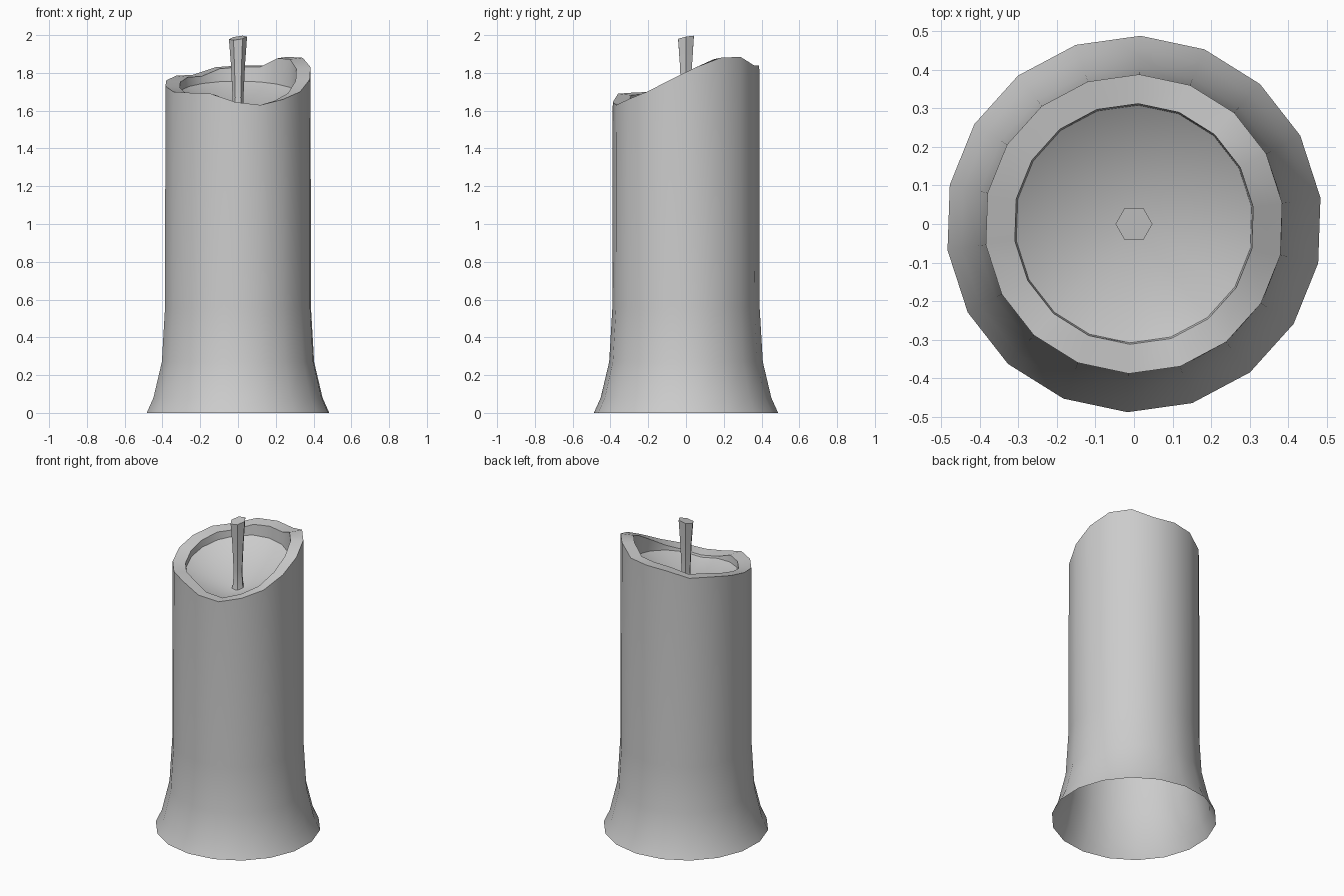
import bpy, math

if "Cube" in bpy.data.objects:
    bpy.data.objects.remove(bpy.data.objects["Cube"])

SIDES = 18
START = math.radians(8)

# Melted rim height at each of the 18 corners, anticlockwise from +x
RIM = [1.83, 1.88, 1.885, 1.84, 1.84, 1.83, 1.79, 1.785, 1.76,
       1.73, 1.70, 1.695, 1.69, 1.645, 1.63, 1.66, 1.70, 1.765]


def ring(radius, height, sides=SIDES, start=START):
    """Ring of points; height is a function of (index, x, y)."""
    pts = []
    for i in range(sides):
        a = start + 2 * math.pi * i / sides
        x, y = radius * math.cos(a), radius * math.sin(a)
        pts.append((x, y, height(i, x, y)))
    return pts


def loft(name, rings, tip=None, cap=False):
    """Skin successive rings, closing the last one with a tip point or a cap."""
    n = len(rings[0])
    verts = [p for r in rings for p in r]
    faces = [(k * n + i, k * n + (i + 1) % n, (k + 1) * n + (i + 1) % n, (k + 1) * n + i)
             for k in range(len(rings) - 1) for i in range(n)]
    last = (len(rings) - 1) * n
    if tip:
        verts.append(tip)
        faces += [(last + i, last + (i + 1) % n, len(verts) - 1) for i in range(n)]
    if cap:
        faces.append(tuple(range(last, last + n)))
    mesh = bpy.data.meshes.new(name)
    mesh.from_pydata(verts, [], faces)
    obj = bpy.data.objects.new(name, mesh)
    bpy.context.collection.objects.link(obj)
    bpy.ops.object.select_all(action='DESELECT')
    obj.select_set(True)
    bpy.context.view_layer.objects.active = obj
    bpy.ops.object.shade_smooth_by_angle(angle=math.radians(35))
    return obj


def flat(z):
    return lambda i, x, y: z


def pool_edge(i, x, y):
    return min(1.695 + 0.2 * y, RIM[i] - 0.02)


# Candle: open flared base, straight wall, melted rim, inner wall, dished pool
body = [ring(r, flat(z)) for r, z in
        [(0.488, 0), (0.452, 0.08), (0.407, 0.27), (0.39, 0.56)]]
body.append(ring(0.388, lambda i, x, y: RIM[i]))
body.append(ring(0.312, lambda i, x, y: RIM[i] - 0.008))
body.append(ring(0.308, pool_edge))
loft("candle_body", body, tip=(0, 0, 1.54))

# Wick: six-sided, pinched near the pool, with a slanted top
wick = [ring(r, flat(z), 6, 0) for r, z in
        [(0.045, 1.53), (0.032, 1.58), (0.029, 1.67), (0.037, 1.84)]]
wick.append(ring(0.048, lambda i, x, y: 1.985 + 0.2 * y + 0.15 * x, 6, 0))
loft("wick", wick, cap=True)
